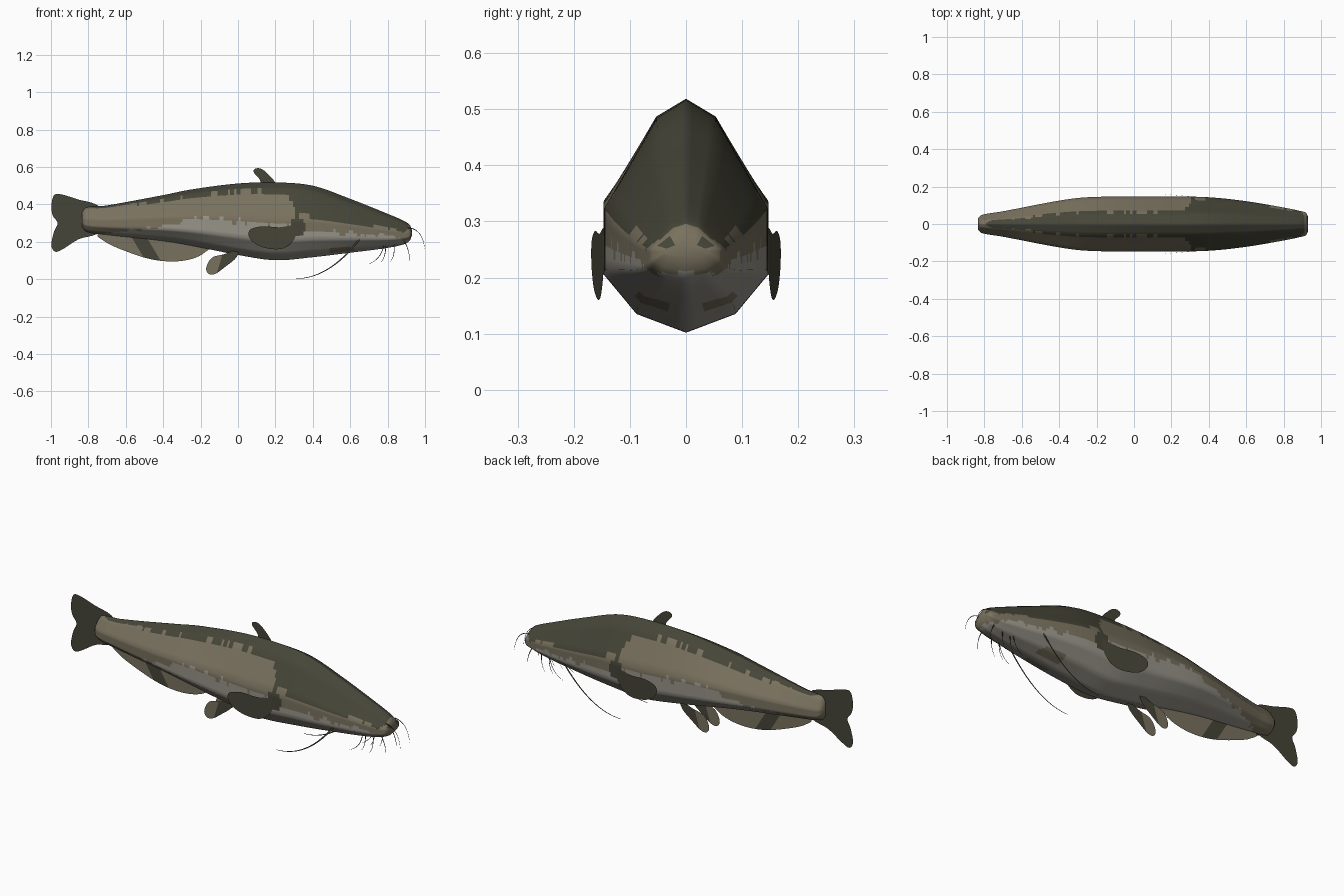
import bpy, bmesh, math
from mathutils import Vector, noise

if "Cube" in bpy.data.objects:
    bpy.data.objects.remove(bpy.data.objects["Cube"])


def material(name, rgb):
    m = bpy.data.materials.new(name)
    m.diffuse_color = (*rgb, 1)
    m.use_nodes = True
    m.node_tree.nodes["Principled BSDF"].inputs["Base Color"].default_value = m.diffuse_color
    return m


DARK, BROWN, PALE = 0, 1, 2
MATS = [material("dark olive", (0.062, 0.060, 0.040)),
        material("muddy brown", (0.190, 0.165, 0.112)),
        material("pale belly", (0.31, 0.295, 0.25))]


def make_object(name, bm, smooth=False):
    mesh = bpy.data.meshes.new(name)
    bm.to_mesh(mesh)
    bm.free()
    for m in MATS:
        mesh.materials.append(m)
    for p in mesh.polygons:
        p.use_smooth = smooth
    ob = bpy.data.objects.new(name, mesh)
    bpy.context.collection.objects.link(ob)
    return ob


def interp(table, x, col=1):
    """Smooth (Hermite) lookup in a table sorted by its first column."""
    n = len(table)

    def slope(i):
        a, b = table[max(i - 1, 0)], table[min(i + 1, n - 1)]
        return (b[col] - a[col]) / (b[0] - a[0])
    i = 0
    while i < n - 2 and x > table[i + 1][0]:
        i += 1
    h = table[i + 1][0] - table[i][0]
    t = min(max((x - table[i][0]) / h, 0), 1)
    return ((2*t**3 - 3*t**2 + 1) * table[i][col] + (t**3 - 2*t**2 + t) * h * slope(i)
            + (3*t**2 - 2*t**3) * table[i + 1][col] + (t**3 - t**2) * h * slope(i + 1))


def linear(table, x):
    for a, b in zip(table, table[1:]):
        if x <= b[0]:
            t = max((x - a[0]) / (b[0] - a[0]), 0)
            return a[1] + (b[1] - a[1]) * t
    return table[-1][1]


# Body stations: x, top z, bottom z, half width
STATIONS = [(-0.835, 0.355, 0.285, 0.03), (-0.815, 0.382, 0.256, 0.048),
            (-0.7, 0.395, 0.238, 0.068), (-0.4, 0.45, 0.205, 0.125),
            (-0.25, 0.48, 0.18, 0.143), (0.0, 0.512, 0.13, 0.147),
            (0.2, 0.518, 0.102, 0.147), (0.4, 0.50, 0.118, 0.143),
            (0.6, 0.43, 0.142, 0.122), (0.8, 0.35, 0.168, 0.088),
            (0.895, 0.308, 0.19, 0.068), (0.922, 0.285, 0.212, 0.058),
            (0.93, 0.262, 0.235, 0.04)]
# Faceted cross section: width fraction, height fraction
HALF = [(0, 1), (0.36, 0.923), (1, 0.53), (1, 0.25), (0.6, 0.08), (0, 0)]
SECTION = HALF + [(-w, h) for w, h in HALF[-2:0:-1]]

# Heights of the colour borders along the body
BACK_LINE = [(-0.83, 0.40), (-0.76, 0.375), (-0.4, 0.42), (-0.1, 0.462), (0.1, 0.47),
             (0.26, 0.455), (0.31, 0.36), (0.42, 0.325), (0.6, 0.30),
             (0.8, 0.275), (0.93, 0.25)]
BELLY_LINE = [(-0.83, 0.20), (-0.7, 0.245), (-0.4, 0.285), (-0.2, 0.325), (0.0, 0.31),
              (0.28, 0.295), (0.45, 0.25), (0.75, 0.24), (0.87, 0.22), (0.93, 0.20)]


def skin(c):
    wob = 0.016 * noise.noise(Vector((c.x * 22, c.z * 5, 3))) \
        + 0.008 * noise.noise(Vector((c.x * 55, c.z * 25, 7)))
    # snout band, gill patch and chin blotches
    if c.x > 0.915 and 0.265 < c.z < 0.30:
        return BROWN
    if ((c.x - 0.32) / 0.045) ** 2 + ((c.z - 0.28) / 0.06) ** 2 < 1 + wob * 30:
        return DARK
    if c.z < 0.17 and abs(c.x - 0.55) < 0.06 + wob * 2 and abs(c.y) > 0.03:
        return BROWN
    if c.z > linear(BACK_LINE, c.x) + wob:
        return DARK
    return BROWN if c.z > linear(BELLY_LINE, c.x) + 1.6 * wob else PALE


# Body: lofted rings
bm = bmesh.new()
N, SUB = 170, 5
rings = []
for i in range(N + 1):
    s = i / N
    x = -0.835 + 1.765 * (0.85 * s + 0.15 * (1 - math.cos(math.pi * s)) / 2)
    top, bot, wid = (interp(STATIONS, x, k) for k in (1, 2, 3))
    ring = []
    for j, (w, h) in enumerate(SECTION):
        w2, h2 = SECTION[(j + 1) % len(SECTION)]
        for k in range(SUB):
            t = k / SUB
            ring.append(bm.verts.new((x, wid * (w + (w2 - w) * t),
                                      bot + (top - bot) * (h + (h2 - h) * t))))
    rings.append(ring)
for a, b in zip(rings, rings[1:]):
    for j in range(len(a)):
        k = (j + 1) % len(a)
        bm.faces.new((a[j], a[k], b[k], b[j]))
bm.faces.new(rings[0])
bm.faces.new(rings[-1])
bmesh.ops.recalc_face_normals(bm, faces=bm.faces)
for f in bm.faces:
    f.material_index = skin(f.calc_center_median())
make_object("body", bm, True)


def rounded(points, steps=5):
    """Closed Catmull-Rom outline through (x, z) points."""
    out, n = [], len(points)
    for i in range(n):
        p = [Vector(points[(i + d) % n]) for d in (-1, 0, 1, 2)]
        for k in range(steps):
            t = k / steps
            out.append(0.5 * (2 * p[1] + (p[2] - p[0]) * t
                              + (2*p[0] - 5*p[1] + 4*p[2] - p[3]) * t**2
                              + (3*p[1] - p[0] - 3*p[2] + p[3]) * t**3))
    return out


def fin(name, outline, y=lambda x: 0, rule=lambda c: DARK, cuts=()):
    """Thin sheet fin, split at cut positions so that colours can change."""
    bm = bmesh.new()
    bm.faces.new([bm.verts.new((p.x, y(p.x), p.y)) for p in rounded(outline)])
    for x, slant in cuts:
        bmesh.ops.bisect_plane(bm, geom=bm.verts[:] + bm.edges[:] + bm.faces[:],
                               plane_co=(x, 0, 0.16), plane_no=(1, 0, slant))
    for f in bm.faces:
        f.material_index = rule(f.calc_center_bounds())
    return make_object(name, bm)


# Median fins
fin("tail_fin", [(-0.74, 0.385), (-0.86, 0.428), (-0.95, 0.455), (-0.985, 0.447),
                 (-0.998, 0.39), (-0.99, 0.34), (-0.965, 0.30), (-0.985, 0.25),
                 (-0.998, 0.18), (-0.975, 0.147), (-0.93, 0.165), (-0.85, 0.215),
                 (-0.74, 0.255)])
fin("dorsal_fin", [(0.085, 0.57), (0.09, 0.59), (0.12, 0.592), (0.155, 0.568),
                   (0.20, 0.515), (0.19, 0.48), (0.13, 0.50), (0.115, 0.535)])
fin("anal_fin", [(-0.73, 0.245), (-0.71, 0.20), (-0.60, 0.15), (-0.47, 0.108),
                 (-0.35, 0.095), (-0.25, 0.108), (-0.18, 0.142), (-0.14, 0.20),
                 (-0.4, 0.24)],
    rule=lambda c: DARK if -0.56 < c.x < -0.42 else BROWN,
    cuts=((-0.53, 0.6), (-0.45, 0.6)))

# Paired fins
for side, tag in ((-1, "near"), (1, "far")):
    fin(f"pectoral_fin_{tag}",
        [(0.06, 0.225), (0.065, 0.265), (0.13, 0.283), (0.22, 0.278), (0.30, 0.288),
         (0.315, 0.26), (0.295, 0.205), (0.24, 0.165), (0.17, 0.163), (0.10, 0.185)],
        y=lambda x: side * (0.147 + max(0.3 - x, 0) * 0.09))
    fin(f"pelvic_fin_{tag}",
        [(0.0, 0.16), (-0.07, 0.135), (-0.14, 0.115), (-0.17, 0.06), (-0.155, 0.028),
         (-0.12, 0.03), (-0.07, 0.065), (-0.01, 0.115)],
        y=lambda x: side * 0.045,
        rule=lambda c: DARK if c.x > -0.075 else BROWN, cuts=((-0.075, -0.3),))


def barbel(name, y, p0, p1, p2, width):
    """Tapered ribbon whisker along a quadratic curve."""
    bm = bmesh.new()
    p0, p1, p2 = Vector(p0), Vector(p1), Vector(p2)
    prev = None
    for i in range(19):
        t = i / 18
        p = p0 * (1 - t)**2 + p1 * 2*t*(1 - t) + p2 * t**2
        d = ((p1 - p0) * (1 - t) + (p2 - p1) * t).normalized()
        n = Vector((-d.y, d.x)) * width * (1 - 0.75 * t) / 2
        pair = [bm.verts.new((q.x, y, q.y)) for q in (p + n, p - n)]
        if prev:
            bm.faces.new((prev[0], prev[1], pair[1], pair[0]))
        prev = pair
    make_object(name, bm)


# Whiskers: y offset, start, control, end, width
WHISKERS = [("long_barbel", 0.115, (0.65, 0.215), (0.49, 0.005), (0.31, 0.003), 0.009),
            ("chin_barbel_rear", 0.05, (0.78, 0.19), (0.77, 0.11), (0.70, 0.082), 0.005),
            ("chin_barbel_mid", 0.04, (0.79, 0.18), (0.79, 0.12), (0.765, 0.092), 0.005),
            ("chin_barbel_front", 0.04, (0.835, 0.19), (0.84, 0.125), (0.815, 0.095), 0.005),
            ("lip_barbel", 0.045, (0.89, 0.20), (0.92, 0.15), (0.915, 0.10), 0.005),
            ("nose_barbel", 0.04, (0.91, 0.275), (0.985, 0.27), (0.998, 0.165), 0.005)]
for name, y, a, b, c, w in WHISKERS:
    for side, tag in ((-1, "near"), (1, "far")):
        barbel(f"{name}_{tag}", side * y, a, b, c, w)
